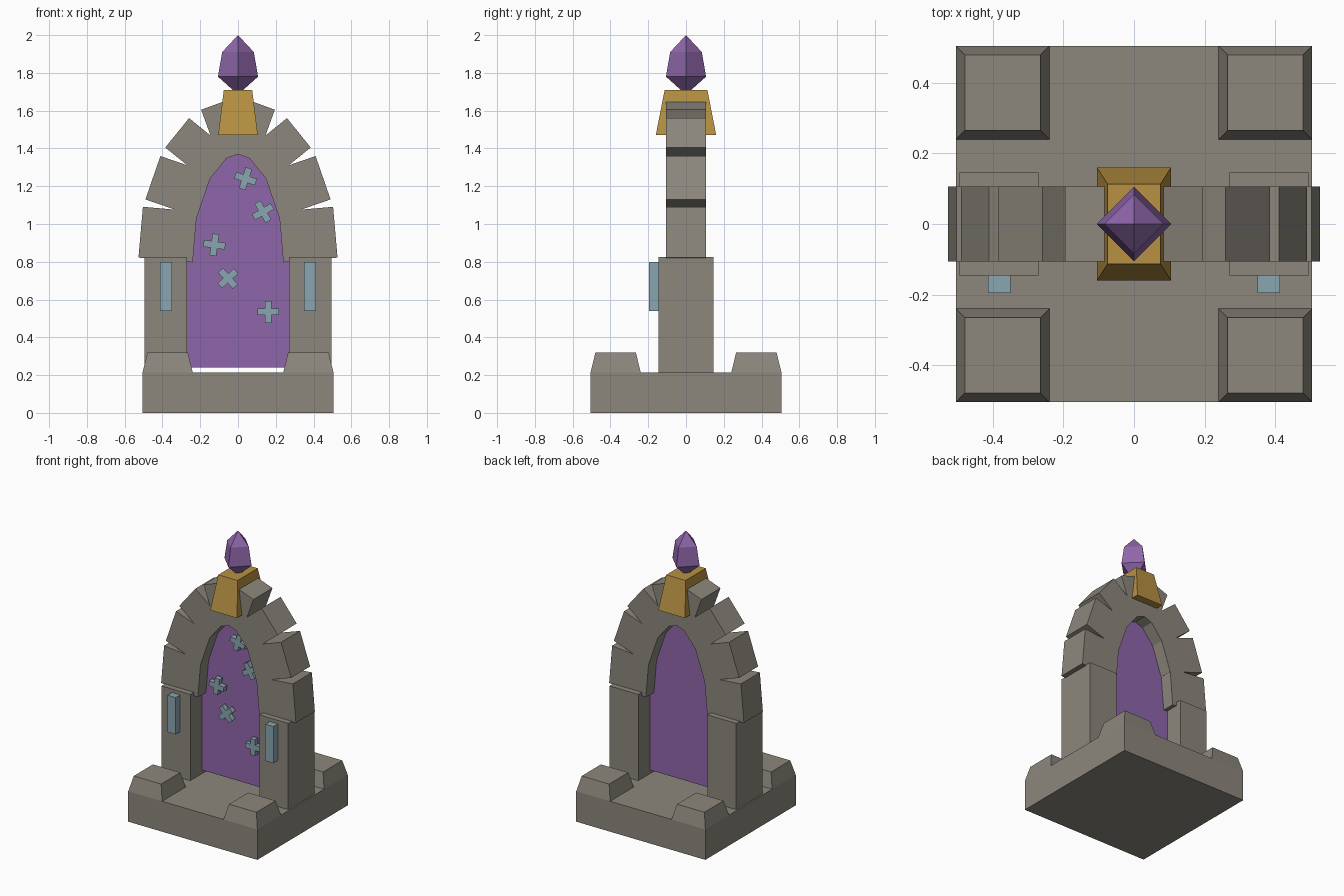
import bpy
import math
from mathutils import Matrix, Vector

cube = bpy.data.objects.get("Cube")
if cube:
    bpy.data.objects.remove(cube, do_unlink=True)


def material(name, rgb):
    mat = bpy.data.materials.new(name)
    mat.use_nodes = True
    mat.diffuse_color = (*rgb, 1)
    mat.node_tree.nodes["Principled BSDF"].inputs["Base Color"].default_value = (*rgb, 1)
    return mat


STONE = material("warm grey stone", (0.264, 0.244, 0.205))
GOLD = material("old gold", (0.48, 0.285, 0.055))
PURPLE = material("violet", (0.274, 0.133, 0.406))
BLUE = material("pale blue", (0.254, 0.38, 0.434))


def add_mesh(name, verts, faces, mat):
    mesh = bpy.data.meshes.new(name)
    mesh.from_pydata(verts, [], faces)
    mesh.materials.append(mat)
    obj = bpy.data.objects.new(name, mesh)
    bpy.context.collection.objects.link(obj)
    return obj


def block(name, centre, base, top, z0, z1, mat):
    """Box with half sizes given at its base and at its top."""
    cx, cy = centre
    verts = [(cx + sx * hx, cy + sy * hy, z)
             for (hx, hy), z in ((base, z0), (top, z1))
             for sx, sy in ((-1, -1), (1, -1), (1, 1), (-1, 1))]
    sides = [(i, (i + 1) % 4, 4 + (i + 1) % 4, 4 + i) for i in range(4)]
    return add_mesh(name, verts, [(3, 2, 1, 0), (4, 5, 6, 7)] + sides, mat)


def slab(name, outline, y0, y1, mat):
    """Extrude a counter-clockwise (x, z) outline from y0 (front) to y1 (back)."""
    n = len(outline)
    verts = [(x, y, z) for y in (y0, y1) for x, z in outline]
    sides = [(i, n + i, n + (i + 1) % n, (i + 1) % n) for i in range(n)]
    caps = [tuple(range(n)), tuple(reversed(range(n, 2 * n)))]
    return add_mesh(name, verts, caps + sides, mat)


# Base with four tapered corner blocks
block("base", (0, 0), (0.505, 0.505), (0.505, 0.505), 0, 0.215, STONE)
for sx, side in ((1, "left"), (-1, "right")):
    for sy, end in ((1, "back"), (-1, "front")):
        block(f"corner_block_{end}_{side}", (sx * 0.3725, sy * 0.3725),
              (0.1325, 0.1325), (0.107, 0.107), 0.215, 0.32, STONE)

# Arch stones: lower outer corner, lean in degrees, length along the arch
ARCH = [((0.527, 0.822), 5, 0.27), ((0.49, 1.13), 19, 0.243),
        ((0.385, 1.405), 39, 0.2), ((0.195, 1.605), 70, 0.14)]
DEPTH = 0.288

for s, side in ((1, "left"), (-1, "right")):
    # Pillar and its glowing front panel
    block(f"pillar_{side}", (s * 0.383, 0), (0.112, 0.146), (0.112, 0.146),
          0.215, 0.825, STONE)
    block(f"light_panel_{side}", (s * 0.382, -0.17), (0.032, 0.026), (0.032, 0.026),
          0.54, 0.80, BLUE)
    for i, (corner, lean, length) in enumerate(ARCH):
        a = math.radians(lean)
        p = Vector(corner)
        along = Vector((-math.sin(a), math.cos(a))) * length
        inward = Vector((-math.cos(a), -math.sin(a))) * DEPTH
        pts = [p, p + along, p + along + inward, p + inward]
        if s < 0:
            pts = [Vector((-q.x, q.y)) for q in reversed(pts)]
        slab(f"arch_stone_{side}_{i + 1}", [tuple(q) for q in pts], -0.106, 0.106, STONE)

# Portal sheet, its edges hidden inside the arch
half = [(0.275, 0.24), (0.275, 0.82), (0.25, 1.0), (0.19, 1.22), (0.09, 1.38)]
slab("portal", half + [(0, 1.42)] + [(-x, z) for x, z in reversed(half)],
     -0.015, 0.015, PURPLE)

# Plus-shaped sparkles floating on the front of the portal
L, W = 0.058, 0.018
quarter = [(L, -W), (L, W), (W, W)]
plus = [Matrix.Rotation(k * math.pi / 2, 2) @ Vector(q) for k in range(4) for q in quarter]
SPARKLES = [(0.04, 1.24, -18), (0.132, 1.065, 30), (-0.125, 0.89, -8),
            (-0.053, 0.712, 42), (0.16, 0.535, 0)]
for i, (x, z, turn) in enumerate(SPARKLES):
    rot = Matrix.Rotation(math.radians(turn), 2)
    outline = [tuple(rot @ q + Vector((x, z))) for q in plus]
    slab(f"sparkle_{i + 1}", outline, -0.065, -0.03, BLUE)

# Keystone
block("keystone", (0, 0), (0.105, 0.16), (0.075, 0.113), 1.47, 1.71, GOLD)

# Four-sided crystal: bottom tip, two rings, top tip
verts = [(0, 0, 1.685)]
for r, z in ((0.106, 1.78), (0.084, 1.91)):
    verts += [(r * math.cos(k * math.pi / 2), r * math.sin(k * math.pi / 2), z)
              for k in range(4)]
verts.append((0, 0, 2.0))
faces = []
for k in range(4):
    j = (k + 1) % 4
    faces += [(0, 1 + j, 1 + k), (1 + k, 1 + j, 5 + j, 5 + k), (5 + k, 5 + j, 9)]
add_mesh("crystal", verts, faces, PURPLE)
